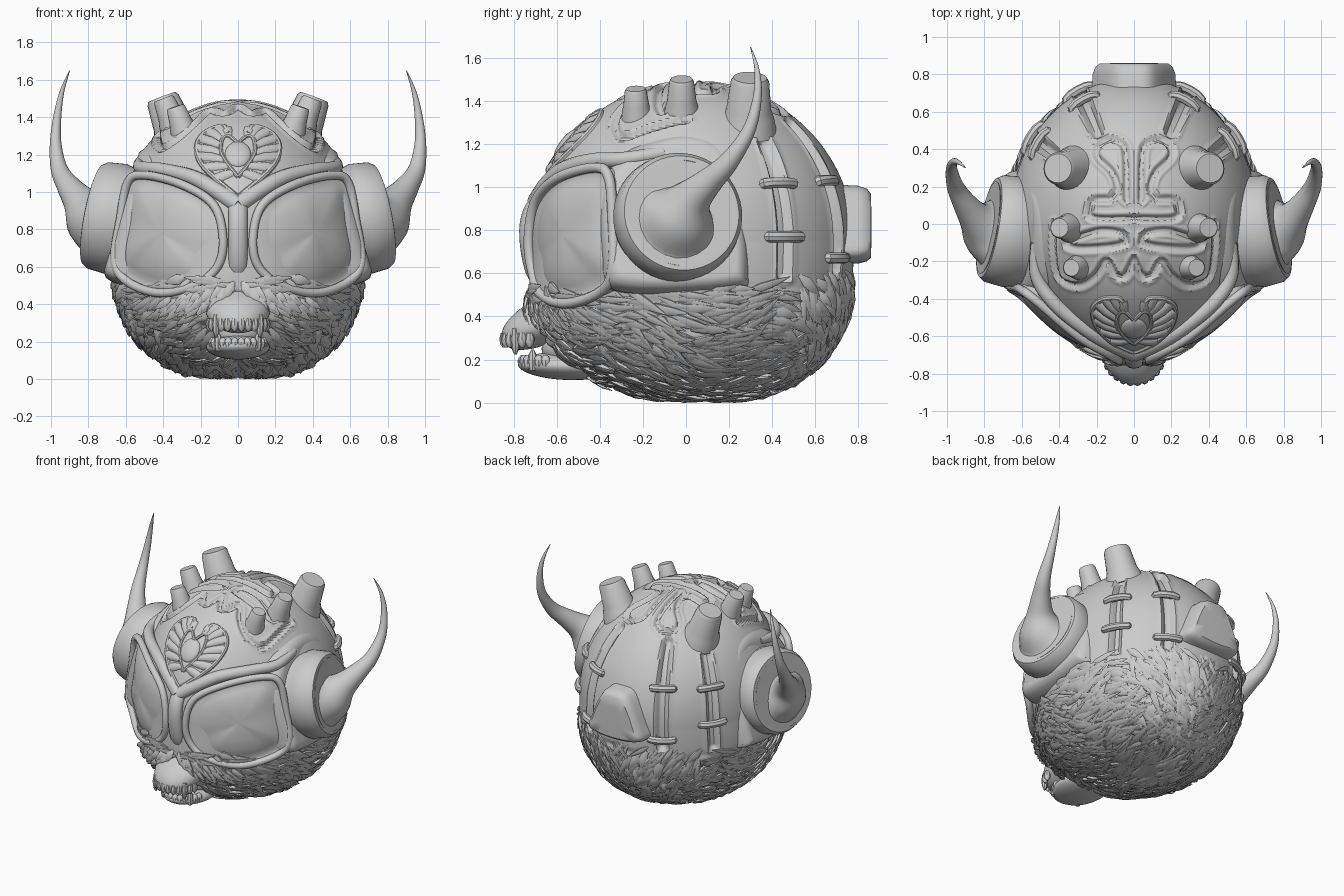
import bpy, bmesh, random
from math import sin, cos, pi, radians
from mathutils import Vector as V, Matrix, noise
from mathutils.bvhtree import BVHTree
from mathutils.kdtree import KDTree

if "Cube" in bpy.data.objects:
    bpy.data.objects.remove(bpy.data.objects["Cube"])
random.seed(3)

def finish(name, bm, mirror=False, angle=40):
    bmesh.ops.recalc_face_normals(bm, faces=bm.faces)
    me = bpy.data.meshes.new(name)
    bm.to_mesh(me)
    bm.free()
    ob = bpy.data.objects.new(name, me)
    bpy.context.collection.objects.link(ob)
    if mirror:
        ob.modifiers.new("mirror", 'MIRROR').use_mirror_merge = False
    bpy.ops.object.select_all(action='DESELECT')
    ob.select_set(True)
    bpy.context.view_layer.objects.active = ob
    bpy.ops.object.shade_smooth_by_angle(angle=radians(angle))

def skin(bm, rings, closed=False):
    rs = [[bm.verts.new(c) for c in r] for r in rings]
    n = len(rs[0])
    for i in range(len(rs) if closed else len(rs) - 1):
        a, b = rs[i], rs[(i + 1) % len(rs)]
        for j in range(n):
            bm.faces.new((a[j], a[(j + 1) % n], b[(j + 1) % n], b[j]))
    if not closed:
        bm.faces.new(rs[0])
        bm.faces.new(rs[-1])

def loft(bm, pts, rad, n=8, flat=1.0, up=V((0.1, 0.2, 1)), closed=False):
    m, rings, nr = len(pts), [], V(up)
    for i, p in enumerate(pts):
        t = pts[(i + 1) % m] - pts[i - 1] if closed else pts[min(i + 1, m - 1)] - pts[max(i - 1, 0)]
        t.normalize()
        nr = (nr - t * nr.dot(t)).normalized()
        b, r = t.cross(nr), rad[i] if isinstance(rad, list) else rad
        rings.append([p + r * (b * cos(2 * pi * k / n) + nr * (flat * sin(2 * pi * k / n))) for k in range(n)])
    skin(bm, rings, closed)

def tube(name, pts, rad, mirror, n=12, angle=40, **kw):
    bm = bmesh.new()
    loft(bm, pts, rad, n, **kw)
    finish(name, bm, mirror, angle)

def smooth(pts, k=8, closed=False):
    pts, out = [V(p) for p in pts], []
    m = len(pts)
    for i in range(m if closed else m - 1):
        a, b, c, d = [pts[j % m] if closed else pts[max(0, min(m - 1, j))] for j in range(i - 1, i + 3)]
        for t in [s / k for s in range(k)]:
            out.append(0.5 * (2 * b + (c - a) * t + (2 * a - 5 * b + 4 * c - d) * t * t + (3 * b - a - 3 * c + d) * t ** 3))
    return out if closed else out + [pts[-1]]

# Basic head form: unit direction to surface point
def head_pt(d):
    low = 4 * d.z ** 2 * (1 - d.z ** 2) if d.z < 0 else 0
    x = 0.66 * d.x * (1 + .06 * low) * (1 - 0.12 * max(0, -d.y) ** 1.5) * (1 + .03 * min(1, max(0, -d.z * 4)))
    lift = .08 * max(0, -d.y) * d.z ** 2 if d.z < 0 else 0
    y = 0.03 + 0.75 * d.y * (1 + .08 * low) - .07 * low * max(0, -d.y)
    return V((x, y, 0.75 + 0.74 * d.z * (1 + .07 * low) + lift))

def ll(lon, lat):
    a, t = radians(lon), radians(lat)
    return head_pt(V((sin(a) * cos(t), -cos(a) * cos(t), sin(t))))

def fur_line(y):
    return 0.5 + 0.14 * max(0, y) + (0.03 if y < -0.5 else 0)

head = bmesh.new()
bmesh.ops.create_uvsphere(head, u_segments=300, v_segments=170, radius=1)
for v in head.verts:
    v.co = head_pt(v.co.copy())
head.normal_update()
bvh = BVHTree.FromBMesh(head)

def drape(pts, front=False):
    rays = [(V((p[0], -3, p[1])), V((0, 1, 0))) if front else (V((p[0], p[1], 3)), V((0, 0, -1))) for p in pts]
    return [h for h in (bvh.ray_cast(*r)[0] for r in rays) if h]

# Engraved grooves on the crown and long slots on the back
crown = [
    [(.04, .13), (.045, .38), (.08, .44), (.15, .45), (.2, .4), (.19, .35), (.12, .28), (.09, .2), (.12, .14), (.21, .13), (.24, .08), (.21, .03), (0, .03)],
    [(.04, -.1), (.07, -.05), (.2, -.04), (.36, -.1), (.3, -.13), (.12, -.12), (.04, -.1)],
    [(0, -.19), (.05, -.28), (.1, -.27), (.15, -.2), (.21, -.28), (.3, -.33), (.4, -.29), (.43, -.15), (.43, 0)]]
slots = [(154, -10, 47, (-6, 22)), (125, -12, 38, (1.5, 21))]
marks = [(p, 0.02, 0.018) for c in crown for p in drape(smooth(c, 30))]
marks += [(ll(lon, lo + (hi - lo) * i / 120), 0.038, 0.035) for lon, lo, hi, _ in slots for i in range(121)]
kd = KDTree(len(marks))
for i, m in enumerate(marks):
    kd.insert(m[0], i)
kd.balance()
for v in head.verts:
    p = v.co.copy()
    _, i, dist = kd.find(V((abs(p.x), p.y, p.z)))
    w, dep = marks[i][1:]
    if dist < w:
        v.co = p - v.normal * dep * min(1, 2 * (1 - dist / w))
    elif dist < w + 0.025:
        v.co = p + v.normal * 0.006 * sin(pi * (dist - w) / 0.025)
    f = min(1, max(0, (fur_line(p.y) - p.z) / 0.05))
    v.co = v.co + v.normal * f * 0.018 * noise.noise(V((p.x * 14, p.y * 5, p.z * 22)))
finish("head", head)

# Stitches over the slots
bm = bmesh.new()
for lon, lo, hi, lats in slots:
    for lat in lats:
        pts = [(ll(lon + s, lat), h) for s, h in ((-7, -.02), (-6.5, .004), (-4, .012), (0, .014), (4, .012), (6.5, .004), (7, -.02))]
        loft(bm, [p + (p - V((0, .03, .75))).normalized() * h for p, h in pts], 0.026)
finish("stitches", bm, True)

# Fur tufts on the lower half
bm = bmesh.new()
def tuft(p, f, L, w, lift):
    n = bvh.find_nearest(p)[1]
    t, pts = (f - n * f.dot(n)).normalized(), []
    for u, h in ((0, 0), (.3, .6), (.65, 1), (1, 1.2)):
        q, m, _, _ = bvh.find_nearest(p + t * L * u)
        q = q + m * h * lift
        pts.append(V((q.x, q.y, max(q.z, .014))))
    loft(bm, pts, [w * .3, w, w * .75, .002], 5, .5, n)
for _ in range(950):
    a, s = random.uniform(0, pi), random.uniform(-.99, -.15)
    c = (1 - s * s) ** .5
    p = head_pt(V((sin(a) * c, -cos(a) * c, s)))
    if p.z > fur_line(p.y) + random.uniform(-.03, .03) or (p.x < .13 and p.y < -.5 and p.z < .42):
        continue
    f = V((.7, .4, -.35)) if p.y < -.4 else V((0, 1, -.15 + .35 * sin(p.y * 9))) if p.y < .45 else V((-.4, .3, -.8))
    f += V([random.uniform(-.4, .4) for _ in range(3)])
    tuft(p, f, random.uniform(.11, .24), random.uniform(.016, .032), random.uniform(.01, .03))
# Moustache over the muzzle
for i in range(60):
    x = random.uniform(.02, .34)
    p = drape([(x, .53 - .25 * x + random.uniform(-.07, .0))], True)[0]
    tuft(p, V((.25 + x * 2.5, .2, -.6)), random.uniform(.09, .15), .024, random.uniform(.025, .05))
finish("fur", bm, True, 50)

# Crown knobs
bm = bmesh.new()
for x, y, r, h in ((.34, .29, .105, .19), (.35, -.02, .068, .135), (.3, -.23, .06, .11)):
    p, n = drape([(x, y)])[0], V((x * 1.1, y * .15, 1)).normalized()
    loft(bm, [p + n * k for k in (-.08, 0, .03, h * .9, h)], [r * q for q in (1.3, 1.12, 1, .85, .74)], 24, up=V((1, 0, 0)))
finish("crown_knobs", bm, True)

# Ear pads
bm = bmesh.new()
out = smooth([(-.36, 1.05), (-.1, 1.22), (.14, 1.2), (.24, 1.0), (.28, .62), (.2, .54), (-.28, .53), (-.37, .65)], 6, True)
skin(bm, [[V((x - .25 * (p.y - .87), -.03 + (p.x + .03) * s, .87 + (p.y - .87) * s)) for p in out]
          for x, s in ((.35, 1.08), (.54, 1.05), (.59, 1.0), (.62, .94), (.63, .85))])
finish("ear_pads", bm, True)

# Ear cups, then the horns growing out of them
ax, c = V((.96, .17, .19)).normalized(), V((.775, -.02, .88))
tube("ear_cups", [c + ax * k for k in (-.3, -.16, -.13, -.03, 0, .005, -.015)], [.29, .29, .3, .29, .27, .25, .235], True, 48)
path = smooth([(.745, -.03, .865), (.79, -.015, .885), (.845, .03, .95), (.905, .11, 1.03), (.955, .2, 1.12),
               (.975, .29, 1.26), (.965, .33, 1.41), (.94, .33, 1.54), (.9, .3, 1.65)], 6)
rk = smooth([(r, 0) for r in (.23, .16, .095, .064, .046, .031, .021, .012, .002)], 6)
tube("horns", path, [max(.002, r.x) for r in rk], True, 24, 60)

# Goggle lenses and rims
lens = smooth([(.11, -.71, .6), (.08, -.73, .75), (.13, -.7, .93), (.3, -.6, 1.04), (.5, -.43, 1.09), (.59, -.36, 1.05),
               (.63, -.34, .85), (.66, -.34, .63), (.59, -.39, .52), (.42, -.55, .46), (.23, -.67, .5)], 6, True)
mid, nrm = V((.385, -.545, .78)), V((.58, -.81, 0))
bm = bmesh.new()
skin(bm, [[p + V((-.1, .16, 0)) for p in lens]] + [[mid + (p - mid) * s + nrm * h for p in lens] for s, h in
          ((1, 0), (.93, -.008), (.85, -.008), (.75, .008), (.6, .025), (.4, .037), (.2, .042), (.06, .043))])
finish("lenses", bm, True, 60)
tube("goggle_rims", lens, .024, True, 10, closed=True)

# Nose bridge and brow ridge
tube("nose_bridge", smooth([(0, -.64, .97), (0, -.71, .9), (0, -.735, .8), (0, -.72, .66), (0, -.68, .57), (0, -.58, .5)], 4),
     .052, False, flat=.75, up=V((0, -1, 0)))
brow = smooth([(0, -.69, .93), (.12, -.64, 1.01), (.25, -.565, 1.08), (.42, -.43, 1.12), (.52, -.28, 1.13), (.52, -.1, 1.16)])
tube("brow_ridge", brow, [.048 - .0004 * i for i in range(len(brow))], True)

# Forehead ornament: outer band, inner heart, radial petals
bm = bmesh.new()
outer = drape(smooth([(0, .97), (.12, 1.07), (.2, 1.16), (.22, 1.25), (.17, 1.32), (.08, 1.35), (.05, 1.31)], 6), True)
inner = drape(smooth([(0, 1.08), (.05, 1.14), (.09, 1.21), (.085, 1.28), (.05, 1.3), (0, 1.26)], 6), True)
loft(bm, outer, .016)
loft(bm, inner, .012)
for i in range(1, 9):
    a, b = inner[i * 3], outer[3 + int(i * 3.7)]
    q = bvh.find_nearest((a + b) / 2)
    loft(bm, [a, q[0] + q[1] * .004, b], [.018, .028, .03], 8, .5, q[1])
finish("forehead_ornament", bm, True)

# Back shield
bm = bmesh.new()
sh = smooth([(-.2, .68), (0, .65), (.2, .68), (.19, .78), (.1, .97), (0, 1.0), (-.1, .97), (-.19, .78)], 5, True)
skin(bm, [[V((p.x * s, y, .8 + (p.y - .8) * s)) for p in sh] for y, s in ((.6, 1.08), (.8, 1.03), (.84, .96), (.858, .85), (.86, .5))])
finish("back_shield", bm)

# Forehead boss, muzzle and jaw
for name, c, sc, tilt in (("ornament_boss", (0, -.555, 1.2), (.07, .03, .085), -38), ("upper_muzzle", (0, -.66, .38), (.175, .215, .105), 27),
                          ("lower_jaw", (0, -.55, .17), (.17, .23, .065), -2), ("mouth_inside", (0, -.52, .25), (.15, .15, .1), 0)):
    bm = bmesh.new()
    bmesh.ops.create_uvsphere(bm, u_segments=40, v_segments=24, radius=1, matrix=Matrix.Translation(c)
                              @ Matrix.Rotation(radians(tilt), 4, 'X') @ Matrix.Diagonal((*sc, 1)))
    finish(name, bm)

# Teeth with gum bulges, larger fangs at the corners
bm = bmesh.new()
for i in range(6):
    a = radians(7 + i * 14)
    for x, y, z, r, L in ((.155, -.69, .295, .155, -.04), (.14, -.62, .19, .14, .032)):
        L *= 1.8 if i == 3 else 1
        p = V((x * sin(a), y - r * cos(a), z))
        loft(bm, [p + V((0, 0, k * L)) for k in (-.7, 0, .6, 1)], [.016, .023, .018, .006], 8, up=V((1, 0, 0)))
finish("teeth", bm, True)
